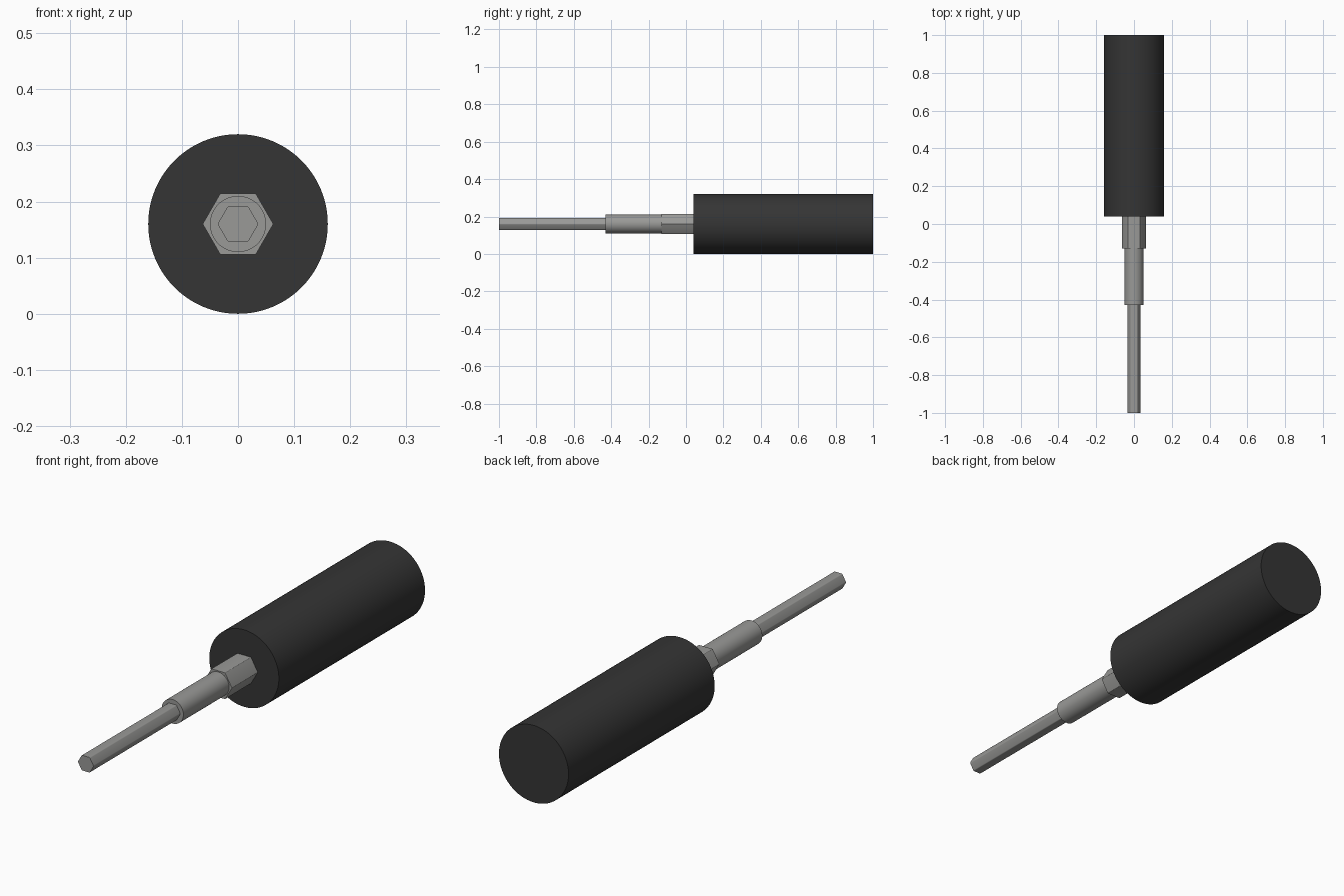
import bpy, bmesh, math
from mathutils import Matrix, Vector

default = bpy.data.objects.get("Cube")
if default:
    bpy.data.objects.remove(default, do_unlink=True)

AXIS_Z = 0.16


def material(name, color, roughness):
    m = bpy.data.materials.new(name)
    m.use_nodes = True
    m.diffuse_color = (*color, 1)
    bsdf = m.node_tree.nodes["Principled BSDF"]
    bsdf.inputs["Base Color"].default_value = (*color, 1)
    bsdf.inputs["Roughness"].default_value = roughness
    return m


steel = material("steel grey", (0.32, 0.32, 0.31), 0.5)
rubber = material("black grip", (0.035, 0.035, 0.035), 0.6)


def rod(name, sides, radius, y0, y1, mat, rounding=0.0):
    """Prism along y with corners on the x axis; rounding softens its long edges."""
    bm = bmesh.new()
    bmesh.ops.create_cone(bm, cap_ends=True, segments=sides, radius1=radius,
                          radius2=radius, depth=y1 - y0,
                          matrix=Matrix.Rotation(math.pi / 2, 4, 'Z'))
    bm.transform(Matrix.Rotation(math.pi / 2, 4, 'X'))
    if rounding:
        long_edges = [e for e in bm.edges
                      if abs((e.verts[0].co - e.verts[1].co).y) > 0.01]
        bmesh.ops.bevel(bm, geom=long_edges, offset=rounding, segments=3,
                        profile=0.5, affect='EDGES')
    bmesh.ops.recalc_face_normals(bm, faces=bm.faces)
    mesh = bpy.data.meshes.new(name)
    bm.to_mesh(mesh)
    bm.free()
    mesh.materials.append(mat)
    obj = bpy.data.objects.new(name, mesh)
    obj.location = Vector((0, (y0 + y1) / 2, AXIS_Z))
    bpy.context.collection.objects.link(obj)
    bpy.ops.object.select_all(action='DESELECT')
    obj.select_set(True)
    bpy.context.view_layer.objects.active = obj
    bpy.ops.object.shade_smooth_by_angle(angle=math.radians(25))
    return obj


# Grip, hexagonal bolster, round collar and hexagonal tip
rod("grip", 96, 0.16, 0.04, 1.0, rubber)
rod("hex_bolster", 6, 0.063, -0.13, 0.04, steel, 0.001)
rod("collar", 64, 0.05, -0.43, -0.13, steel)
rod("hex_tip", 6, 0.0364, -1.0, -0.43, steel, 0.003)
